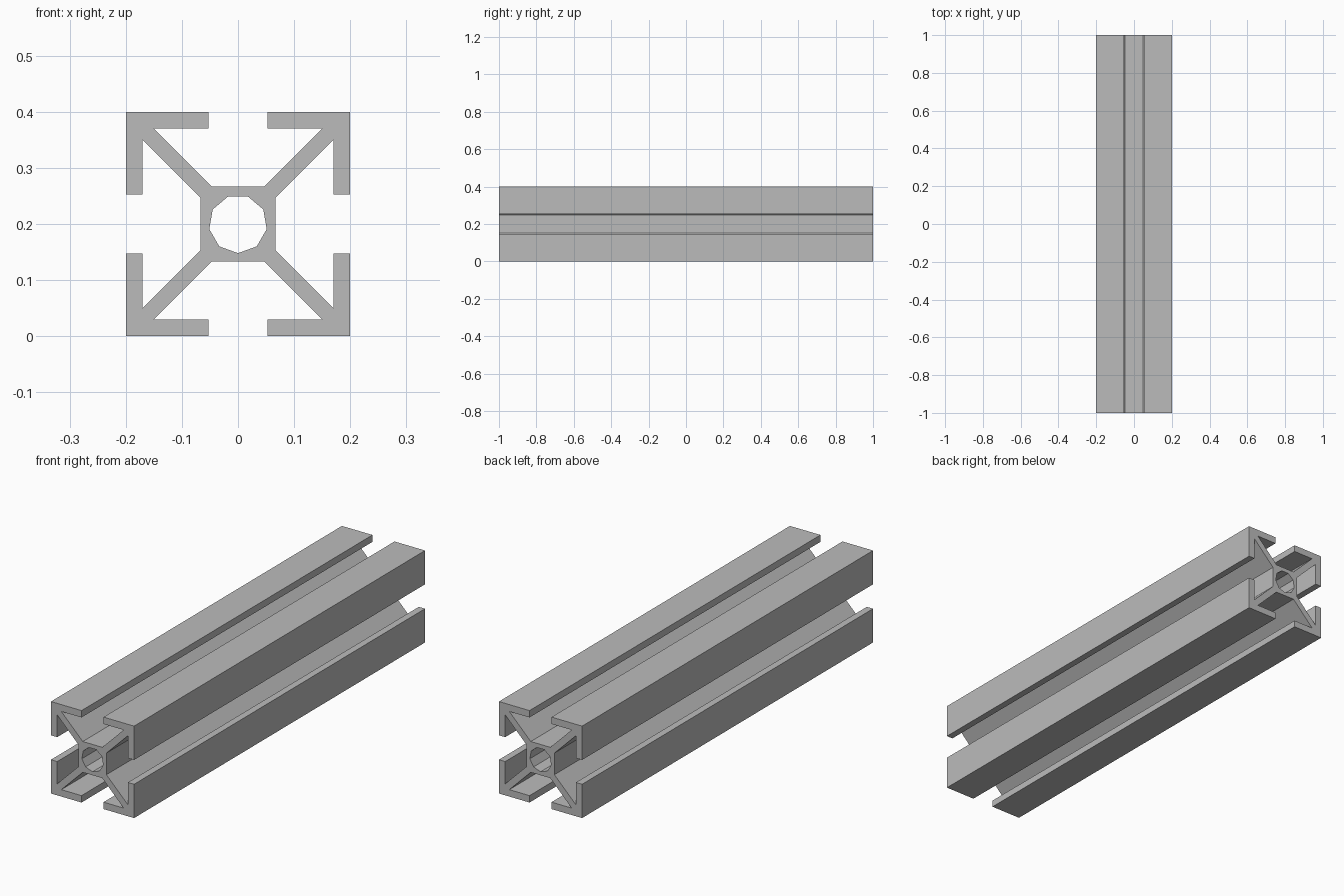
import bpy
import math

if "Cube" in bpy.data.objects:
    bpy.data.objects.remove(bpy.data.objects["Cube"], do_unlink=True)

HALF_LENGTH, HALF_WIDTH = 1.0, 0.2
WALL, SLOT = 0.03, 0.053          # lip thickness, half slot opening
CORE, WEB = 0.067, 0.02           # half core size, diagonal web offset
BORE, BORE_SIDES = 0.052, 9

# Aluminium grey
grey = bpy.data.materials.new("aluminium_grey")
grey.use_nodes = True
colour = (0.5, 0.5, 0.5, 1)
grey.diffuse_color = colour
grey.node_tree.nodes["Principled BSDF"].inputs["Base Color"].default_value = colour


def add_outline(curve, points):
    spline = curve.splines.new('POLY')
    spline.points.add(len(points) - 1)
    for p, (x, y) in zip(spline.points, points):
        p.co = (x, y, 0, 1)
    spline.use_cyclic_u = True


# One corner of the section: half the web and lip, mirrored over the diagonal
inner = HALF_WIDTH - WALL
half = [(CORE, CORE - WEB), (inner, inner - WEB), (inner, SLOT), (HALF_WIDTH, SLOT)]
corner = half + [(HALF_WIDTH, HALF_WIDTH)] + [(y, x) for x, y in reversed(half)]

# Four corners make the whole outline
outline = []
for c, s in ((1, 0), (0, 1), (-1, 0), (0, -1)):
    outline += [(c * x - s * y, s * x + c * y) for x, y in corner]

# Central bore with a flat on top and a corner at the bottom
bore = []
for i in range(BORE_SIDES):
    a = math.tau * i / BORE_SIDES - math.pi / 2
    bore.append((BORE * math.cos(a), BORE * math.sin(a)))

# Extrude the section into the slotted rail
section = bpy.data.curves.new("slotted_rail", 'CURVE')
section.dimensions = '2D'
section.fill_mode = 'BOTH'
section.extrude = HALF_LENGTH
add_outline(section, outline)
add_outline(section, bore)
section.materials.append(grey)

rail = bpy.data.objects.new("slotted_rail", section)
bpy.context.collection.objects.link(rail)
rail.rotation_euler.x = math.pi / 2
rail.location.z = HALF_WIDTH

# Turn it into a flat-shaded mesh
bpy.ops.object.select_all(action='DESELECT')
rail.select_set(True)
bpy.context.view_layer.objects.active = rail
bpy.ops.object.convert(target='MESH')
bpy.ops.object.transform_apply(location=True, rotation=True, scale=True)
bpy.ops.object.shade_flat()
